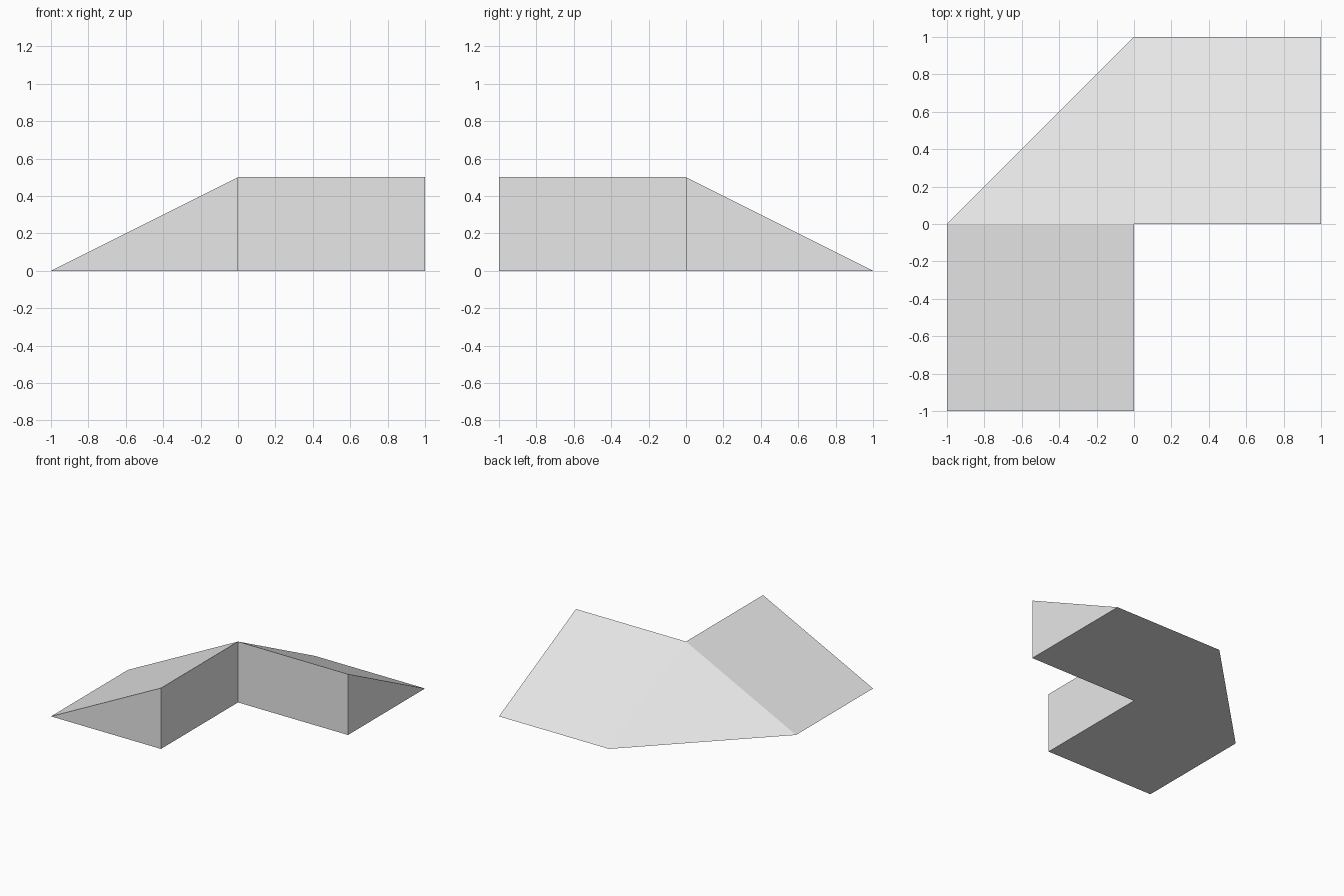
import bpy
import bmesh

if "Cube" in bpy.data.objects:
    bpy.data.objects.remove(bpy.data.objects["Cube"], do_unlink=True)

HEIGHT = 0.5

# Plain grey material
grey = bpy.data.materials.new("light_grey")
grey.use_nodes = True
colour = (0.8, 0.8, 0.8, 1)
grey.diffuse_color = colour
grey.node_tree.nodes["Principled BSDF"].inputs["Base Color"].default_value = colour

bm = bmesh.new()

# Ridge along the inner corner: front end, corner, side end
inner = [(0, -1), (0, 0), (1, 0)]
ridge = [bm.verts.new((x, y, HEIGHT)) for x, y in inner]
foot = [bm.verts.new((x, y, 0)) for x, y in inner]

# Eaves on the ground around the outside, with a chamfered corner
eaves = [bm.verts.new((x, y, 0)) for x, y in [(-1, -1), (-1, 0), (0, 1), (1, 1)]]

# Sloping roof: two wings joined by a hip triangle
bm.faces.new((eaves[0], ridge[0], ridge[1], eaves[1]))
bm.faces.new((eaves[1], ridge[1], eaves[2]))
bm.faces.new((eaves[2], ridge[1], ridge[2], eaves[3]))

# Upright inner walls
for i in range(2):
    bm.faces.new((foot[i], foot[i + 1], ridge[i + 1], ridge[i]))

# Triangular wing ends
bm.faces.new((eaves[0], foot[0], ridge[0]))
bm.faces.new((foot[2], eaves[3], ridge[2]))

# Flat underside
bm.faces.new(foot + eaves[::-1])
bmesh.ops.recalc_face_normals(bm, faces=bm.faces)

mesh = bpy.data.meshes.new("corner_roof")
bm.to_mesh(mesh)
bm.free()
mesh.materials.append(grey)
roof = bpy.data.objects.new("corner_roof", mesh)
bpy.context.collection.objects.link(roof)
